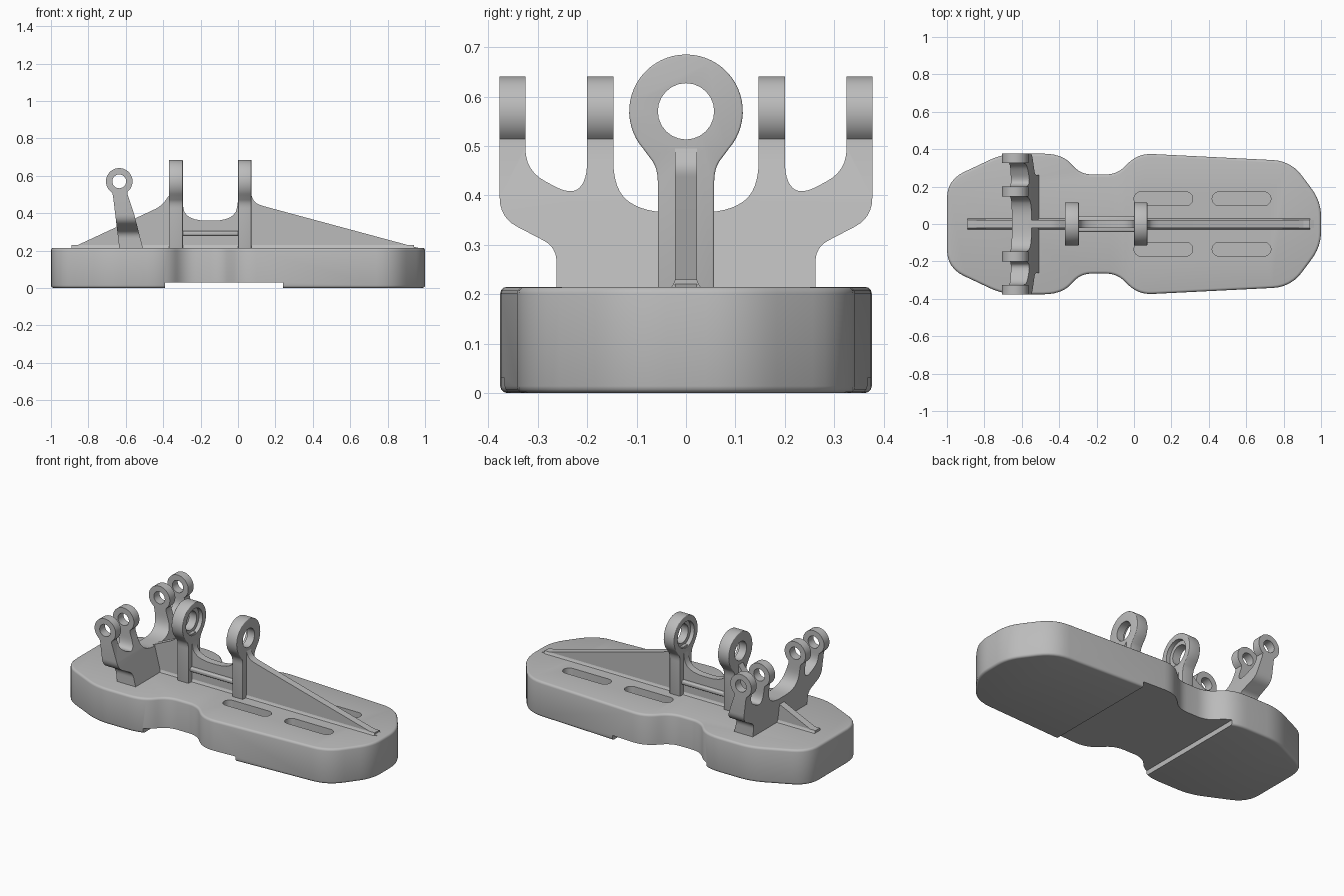
import bpy, bmesh, math
from mathutils import Vector

cube = bpy.data.objects.get("Cube")
if cube:
    bpy.data.objects.remove(cube, do_unlink=True)

metal = bpy.data.materials.new("light_grey_metal")
metal.use_nodes = True
metal.diffuse_color = (0.5, 0.5, 0.5, 1)
metal.node_tree.nodes["Principled BSDF"].inputs["Base Color"].default_value = (0.5, 0.5, 0.5, 1)


def rounded(points, steps=6):
    """Round each (u, v, cut) corner with a small curve; cut 0 stays sharp."""
    out = []
    for i, (u, v, cut) in enumerate(points):
        p = Vector((u, v))
        if cut == 0:
            out.append(p)
            continue
        a = Vector(points[i - 1][:2]) - p
        b = Vector(points[(i + 1) % len(points)][:2]) - p
        a = p + a.normalized() * min(cut, a.length * 0.49)
        b = p + b.normalized() * min(cut, b.length * 0.49)
        for k in range(steps + 1):
            t = k / steps
            out.append(a * (1 - t) ** 2 + p * 2 * t * (1 - t) + b * t * t)
    return out


def arc(u, v, r, start, end, steps=32):
    angles = [math.radians(start + (end - start) * k / steps) for k in range(steps + 1)]
    return [Vector((u + r * math.cos(a), v + r * math.sin(a))) for a in angles]


def mirrored(half):
    return half + [(-p[0], *p[1:]) for p in reversed(half)]


def prism(name, outline, axis, lo, hi):
    """Extrude a 2D outline along one axis."""
    place = {"x": lambda p, w: (w, p[0], p[1]),
             "y": lambda p, w: (p[0], w, p[1]),
             "z": lambda p, w: (p[0], p[1], w)}[axis]
    bm = bmesh.new()
    rings = [[bm.verts.new(place(p, w)) for p in outline] for w in (lo, hi)]
    bm.faces.new(rings[0])
    bm.faces.new(rings[1])
    n = len(outline)
    for i in range(n):
        j = (i + 1) % n
        bm.faces.new((rings[0][i], rings[0][j], rings[1][j], rings[1][i]))
    bmesh.ops.recalc_face_normals(bm, faces=bm.faces)
    mesh = bpy.data.meshes.new(name)
    bm.to_mesh(mesh)
    bm.free()
    mesh.materials.append(metal)
    obj = bpy.data.objects.new(name, mesh)
    bpy.context.collection.objects.link(obj)
    return obj


def box(name, x, y, z):
    return prism(name, [(x[0], y[0]), (x[1], y[0]), (x[1], y[1]), (x[0], y[1])], "z", *z)


def select(obj):
    bpy.ops.object.select_all(action="DESELECT")
    obj.select_set(True)
    bpy.context.view_layer.objects.active = obj


def combine(obj, other, operation="DIFFERENCE"):
    select(obj)
    mod = obj.modifiers.new("cut", "BOOLEAN")
    mod.operation, mod.object, mod.solver = operation, other, "EXACT"
    bpy.ops.object.modifier_apply(modifier=mod.name)
    bpy.data.objects.remove(other, do_unlink=True)


def soften(obj, width):
    select(obj)
    mod = obj.modifiers.new("soft edges", "BEVEL")
    mod.width, mod.segments = width, 3
    mod.limit_method, mod.angle_limit = "ANGLE", math.radians(50)
    bpy.ops.object.modifier_apply(modifier=mod.name)


def finish(obj):
    select(obj)
    bpy.ops.object.shade_smooth_by_angle(angle=math.radians(32))


# Waisted base plate with rounded rims
side = [(-1, 0.235, 0.1), (-0.70, 0.376, 0.08), (-0.385, 0.376, 0.1), (-0.285, 0.265, 0.06),
        (-0.09, 0.265, 0.06), (0.02, 0.378, 0.08), (0.84, 0.337, 0.1), (1, 0.12, 0.08)]
outline = rounded(side + [(x, -y, c) for x, y, c in reversed(side)])
base = prism("base_plate", outline, "z", 0, 0.215)
soften(base, 0.014)
combine(base, box("recess", (-0.39, 0.24), (-0.5, 0.5), (-0.1, 0.03)))

# Blind slots
for x in (0.037, 0.455):
    for y in (-0.135, 0.135):
        slot = arc(x, y, 0.037, 90, 270, 12) + arc(x + 0.24, y, 0.037, -90, 90, 12)
        combine(base, prism("slot", slot, "z", 0.12, 0.3))
finish(base)

# Long central web with a saddle between the lugs
web_outline = rounded([(-0.92, 0.20, 0), (-0.41, 0.437, 0.04), (-0.365, 0.5, 0), (-0.30, 0.5, 0),
                       (-0.285, 0.36, 0.12), (-0.015, 0.36, 0.12), (0.005, 0.5, 0),
                       (0.07, 0.5, 0), (0.09, 0.45, 0.05), (0.98, 0.21, 0), (0.98, 0.20, 0)])
web = prism("central_web", web_outline, "y", -0.022, 0.022)
finish(web)

# Flared foot along the web
foot = prism("web_foot", mirrored([(0.034, 0.21), (0.026, 0.219), (0.022, 0.23)]), "x", -0.89, 0.94)
finish(foot)

# Ledge between the lugs
ledge = box("web_ledge", (-0.30, 0.005), (-0.042, 0.042), (0.28, 0.305))
soften(ledge, 0.008)
finish(ledge)

# Pair of ringed lugs, counterbored on their facing sides
stem_right = rounded([(0.057, 0.2, 0), (0.057, 0.455, 0.03), (0.082, 0.488, 0)])
stem_left = [(-p[0], p[1]) for p in reversed(stem_right)]
lug_outline = stem_right + arc(0, 0.57, 0.115, -42, 222, 40) + stem_left
for name, lo, hi, bore in (("right_lug", -0.37, -0.295, (-0.32, -0.2)),
                           ("left_lug", 0.0, 0.072, (-0.1, 0.025))):
    lug = prism(name, lug_outline, "x", lo, hi)
    soften(lug, 0.004)
    combine(lug, prism("bore", arc(0, 0.57, 0.057, 0, 345, 23), "x", lo - 0.1, hi + 0.1))
    combine(lug, prism("counterbore", arc(0, 0.57, 0.08, 0, 350, 35), "x", *bore))
    finish(lug)

# Leaning four-eyed bracket: side profile intersected with the fork profile
lean = ([(-0.633, 0.2), (-0.505, 0.2), (-0.554, 0.39), (-0.59, 0.5)]
        + arc(-0.635, 0.57, 0.071, -52, 238) + [(-0.668, 0.49)])
bracket = prism("forked_bracket", lean, "y", -0.45, 0.45)
half = [(0.262, 0.15, 0), (0.262, 0.295, 0.03), (0.377, 0.355, 0.04), (0.377, 0.7, 0),
        (0.325, 0.7, 0), (0.325, 0.45, 0.045), (0.232, 0.4, 0.04), (0.2, 0.43, 0.04),
        (0.2, 0.7, 0), (0.147, 0.7, 0), (0.147, 0.41, 0.06), (0.085, 0.365, 0.06)]
combine(bracket, prism("fork", rounded(mirrored(half)), "x", -0.9, -0.3), "INTERSECT")
combine(bracket, prism("eye", arc(-0.635, 0.57, 0.037, 0, 345, 23), "y", -0.6, 0.6))
finish(bracket)
